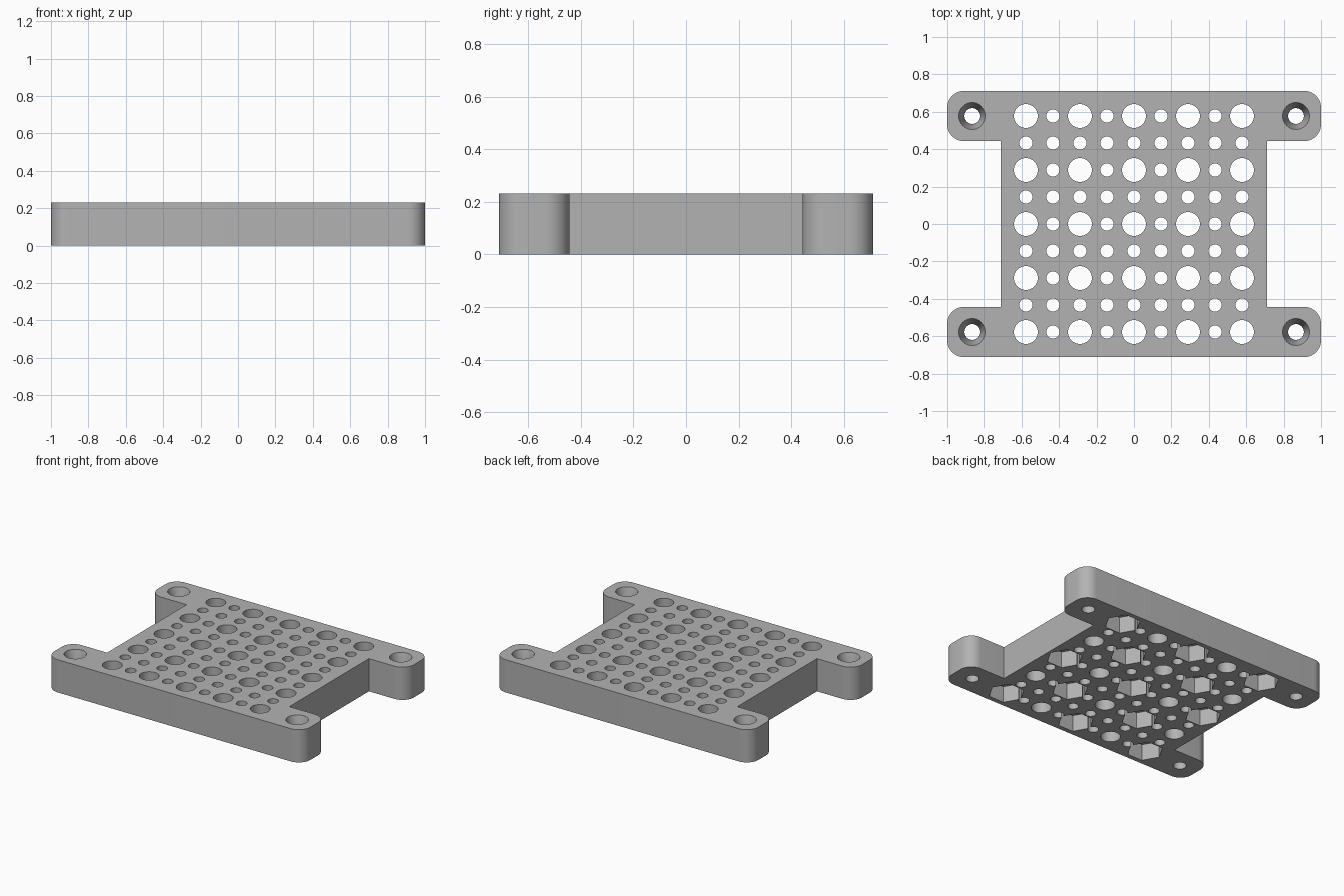
import bpy, bmesh, math

if "Cube" in bpy.data.objects:
    bpy.data.objects.remove(bpy.data.objects["Cube"])

THICK = 0.231
PITCH = 0.2887           # spacing of the large holes
EDGE = 0.134             # hole centre to plate edge
HX, HY = 3 * PITCH, 2 * PITCH
BODY = HY + EDGE         # half width of the square body

grey = bpy.data.materials.new("plain grey")
grey.use_nodes = True
colour = (0.45, 0.45, 0.45, 1)
grey.diffuse_color = colour
grey.node_tree.nodes["Principled BSDF"].inputs["Base Color"].default_value = colour


def new_object(name, bm):
    bmesh.ops.recalc_face_normals(bm, faces=bm.faces)
    mesh = bpy.data.meshes.new(name)
    bm.to_mesh(mesh)
    bm.free()
    obj = bpy.data.objects.new(name, mesh)
    bpy.context.collection.objects.link(obj)
    mesh.materials.append(grey)
    return obj


def add_prism(bm, x, y, rings, sides, turn=0.0):
    """Closed stack of (radius, z) rings around a vertical axis."""
    loops = []
    for r, z in rings:
        angles = [turn + math.tau * k / sides for k in range(sides)]
        loops.append([bm.verts.new((x + r * math.cos(a), y + r * math.sin(a), z)) for a in angles])
    for low, high in zip(loops, loops[1:]):
        for k in range(sides):
            n = (k + 1) % sides
            bm.faces.new((low[k], low[n], high[n], high[k]))
    bm.faces.new(loops[0][::-1])
    bm.faces.new(loops[-1])


# Plate outline: square body with four round-cornered mounting tabs
def quarter_outline(r=0.09, steps=10):
    inner = HY - EDGE
    pts = [(BODY, inner)]
    for cy, start in ((inner + r, -90), (BODY - r, 0)):
        for k in range(steps + 1):
            a = math.radians(start + 90 * k / steps)
            pts.append((1 - r + r * math.cos(a), cy + r * math.sin(a)))
    return pts


q = quarter_outline()
outline = q + [(-x, y) for x, y in q[::-1]] + [(-x, -y) for x, y in q] + [(x, -y) for x, y in q[::-1]]
bm = bmesh.new()
base = bm.faces.new([bm.verts.new((x, y, 0)) for x, y in outline])
solid = bmesh.ops.extrude_face_region(bm, geom=[base])
top = [v for v in solid["geom"] if isinstance(v, bmesh.types.BMVert)]
bmesh.ops.translate(bm, verts=top, vec=(0, 0, THICK))
plate = new_object("mounting_plate", bm)

# Grid of through holes: large on the main pitch, small in between
through = bmesh.new()
for i in range(-4, 5):
    for j in range(-4, 5):
        large = i % 2 == 0 and j % 2 == 0
        add_prism(through, i * PITCH / 2, j * PITCH / 2,
                  [(0.064 if large else 0.035, z) for z in (-0.1, THICK + 0.1)], 40 if large else 28)

# Hexagonal nut pockets under every other large hole
pockets = bmesh.new()
for i in range(-2, 3):
    for j in range(-2, 3):
        if (i + j) % 2 == 0:
            add_prism(pockets, i * PITCH, j * PITCH, [(0.117, -0.1), (0.117, 0.115)], 6)

# Tapered screw holes in the tabs
screws = bmesh.new()
for sx in (-1, 1):
    for sy in (-1, 1):
        add_prism(screws, sx * HX, sy * HY,
                  [(0.042, -0.1), (0.042, 0.12), (0.072, THICK), (0.072, THICK + 0.1)], 40)

# Cut everything out of the plate and discard the cutters
cutters = [new_object(n, b) for n, b in (("hole_cutter", through), ("pocket_cutter", pockets), ("screw_cutter", screws))]
for cutter in cutters:
    cutter.hide_render = True
    mod = plate.modifiers.new(cutter.name, "BOOLEAN")
    mod.operation = "DIFFERENCE"
    mod.solver = "EXACT"
    mod.object = cutter
graph = bpy.context.evaluated_depsgraph_get()
plate_mesh = bpy.data.meshes.new_from_object(plate.evaluated_get(graph))
plate.modifiers.clear()
plate.data = plate_mesh
for cutter in cutters:
    bpy.data.objects.remove(cutter)

bpy.ops.object.select_all(action="DESELECT")
plate.select_set(True)
bpy.context.view_layer.objects.active = plate
bpy.ops.object.shade_smooth_by_angle(angle=math.radians(25))
